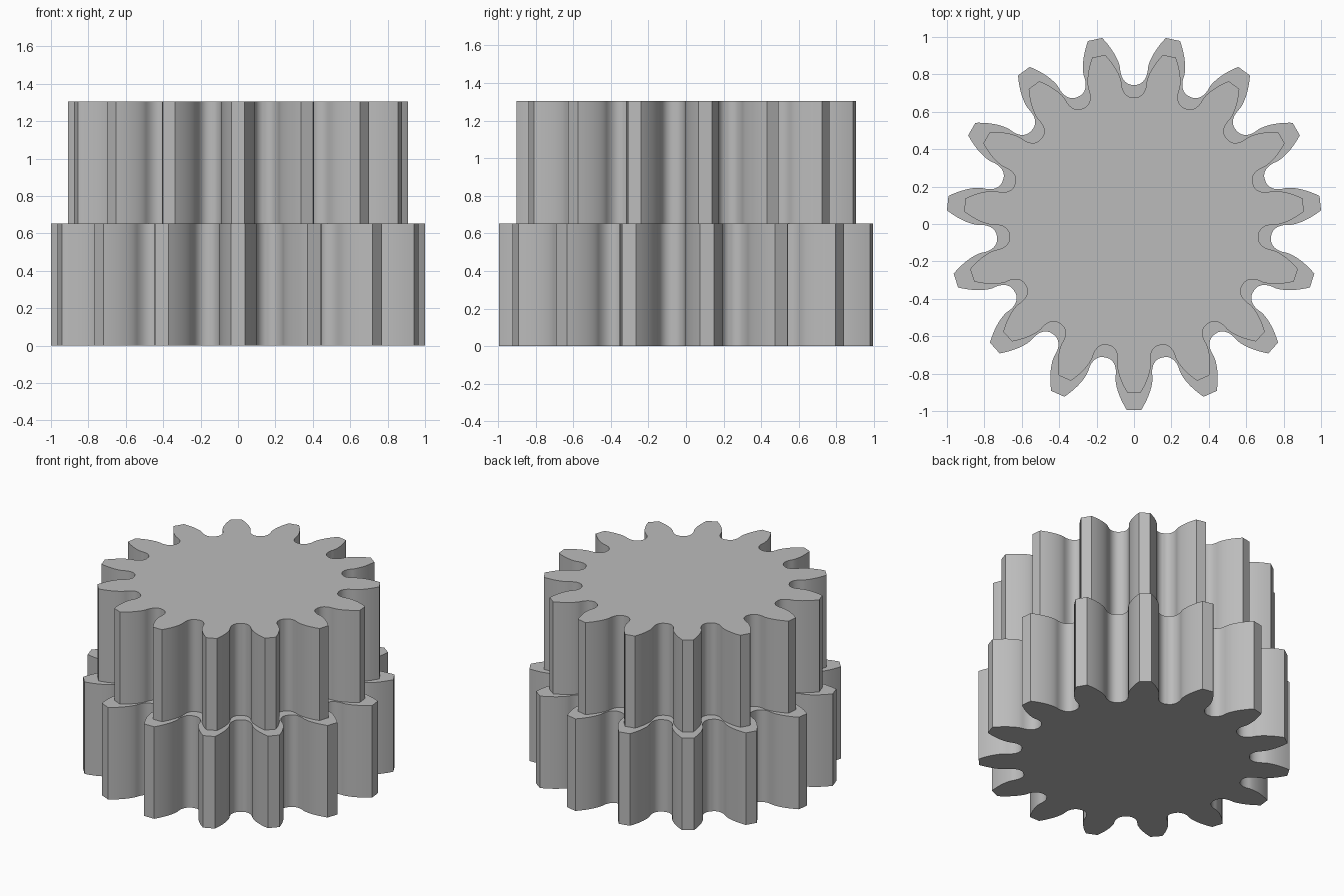
import bpy, bmesh
from math import pi, tan, cos, acos, atan2, hypot, radians, sin

cube = bpy.data.objects.get("Cube")
if cube:
    bpy.data.objects.remove(cube, do_unlink=True)

TEETH = 15
PRESSURE = radians(20)
HEIGHT = 0.652
CENTRE_Y = 0.007

steel = bpy.data.materials.new("plain grey")
steel.use_nodes = True
grey = (0.5, 0.5, 0.5, 1)
steel.diffuse_color = grey
steel.node_tree.nodes["Principled BSDF"].inputs["Base Color"].default_value = grey


def half_gap(module):
    """Half of one tooth gap as (radius, angle from gap centre), root to tip."""
    pitch = module * TEETH / 2
    base = pitch * cos(PRESSURE)
    tip = pitch + module
    fillet = 0.38 * module
    depth = 1.25 * module - fillet
    corner = pi * module / 4 - depth * tan(PRESSURE) - fillet / cos(PRESSURE)
    points = []
    # rounded root, as swept by the corner of a rack cutter
    steps = 14
    for i in range(steps + 1):
        u = depth / tan(PRESSURE) * (i / steps) ** 1.5
        grow = 1 + fillet / hypot(u, depth)
        x, y = u * grow, pitch - depth * grow
        points.append((hypot(x, y), atan2(x, y) - (u - corner) / pitch))
    # involute flank
    steps = 10
    start = points[-1][0]
    for i in range(1, steps + 1):
        r = start + (tip - start) * i / steps
        a = acos(base / r)
        tooth = pi / 2 / TEETH + tan(PRESSURE) - PRESSURE - (tan(a) - a)
        points.append((r, pi / TEETH - tooth))
    return points


def gear(name, module, z):
    half = half_gap(module)
    gap = [(r, -a) for r, a in reversed(half)] + half
    bm = bmesh.new()
    ring = []
    for k in range(TEETH):
        middle = pi / 2 + k * 2 * pi / TEETH
        for r, a in gap:
            ring.append(bm.verts.new((r * cos(middle + a), r * sin(middle + a) + CENTRE_Y, z)))
    face = bm.faces.new(ring)
    extruded = bmesh.ops.extrude_face_region(bm, geom=[face], use_keep_orig=True)["geom"]
    top = [v for v in extruded if isinstance(v, bmesh.types.BMVert)]
    bmesh.ops.translate(bm, verts=top, vec=(0, 0, HEIGHT))
    bmesh.ops.recalc_face_normals(bm, faces=bm.faces)
    mesh = bpy.data.meshes.new(name)
    bm.to_mesh(mesh)
    bm.free()
    mesh.materials.append(steel)
    obj = bpy.data.objects.new(name, mesh)
    bpy.context.collection.objects.link(obj)
    # smooth flanks, sharp tips and rims
    bpy.ops.object.select_all(action='DESELECT')
    obj.select_set(True)
    bpy.context.view_layer.objects.active = obj
    bpy.ops.object.shade_smooth_by_angle(angle=radians(30))


gear("lower_gear", 0.1179, 0)
gear("upper_gear", 0.1071, HEIGHT)
